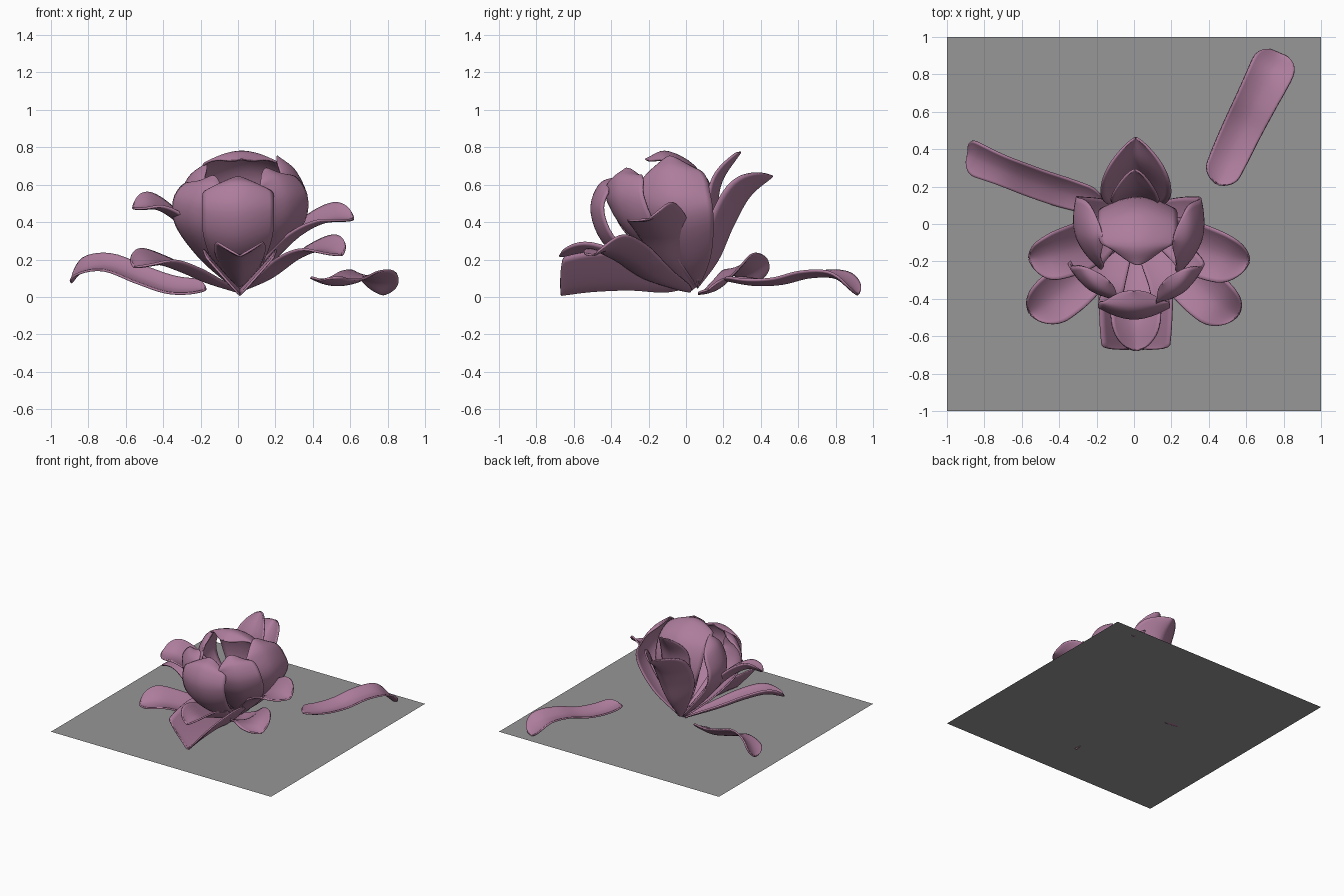
import bpy, math
from mathutils import Vector


def material(name, rgb):
    m = bpy.data.materials.new(name)
    m.diffuse_color = (*rgb, 1)
    return m


PINK = material("dusty pink", (0.42, 0.205, 0.335))
GREY = material("ground grey", (0.31, 0.31, 0.31))


def spline(vals, t):
    """Catmull-Rom through evenly spaced values, t in 0..1."""
    n = len(vals) - 1
    i = min(int(t * n), n - 1)
    f = t * n - i
    b, c = vals[i], vals[i + 1]
    a = vals[i - 1] if i > 0 else b * 2 - c
    d = vals[i + 2] if i + 2 <= n else c * 2 - b
    return (b * 2 + (c - a) * f + (a * 2 - b * 5 + c * 4 - d) * f ** 2
            + (b * 3 - a - c * 3 + d) * f ** 3) * 0.5


def petal(name, path, widths, cup=0.35, power=1.8, tip=0.25, root=0.05, tilt=0.0):
    """Cupped blade swept along a path; cup = edge lift / half width."""
    pts = [Vector(p) for p in path]
    out = pts[2] - pts[0]
    out.z = 0
    hint = out.normalized().cross(Vector((0, 0, 1))) + Vector((0, 0, tilt))
    rows, cols = 36, 16
    verts, faces = [], []
    for r in range(rows + 1):
        t = 0.5 - 0.5 * math.cos(math.pi * r / rows)     # dense at both ends
        p = spline(pts, t)
        tan = (spline(pts, min(t + .01, 1)) - spline(pts, max(t - .01, 0))).normalized()
        side = (hint - tan * hint.dot(tan)).normalized()
        lift = side.cross(tan)
        w = max(spline(widths, t), 0.01)
        if t > 1 - tip:                                  # rounded tip
            w *= math.sqrt(max(0.0004, 1 - ((t - 1 + tip) / tip) ** 2))
        if t < root:                                     # rounded root
            w *= math.sqrt(max(0.0004, 1 - (1 - t / root) ** 2))
        for c in range(cols + 1):
            u = 2 * c / cols - 1
            verts.append(p + side * (w * u) + lift * (w * cup * abs(u) ** power))
    k = cols + 1
    for r in range(rows):
        for c in range(cols):
            a = r * k + c
            faces.append((a, a + 1, a + k + 1, a + k))
    me = bpy.data.meshes.new(name)
    me.from_pydata(verts, [], faces)
    me.materials.append(PINK)
    ob = bpy.data.objects.new(name, me)
    bpy.context.collection.objects.link(ob)
    s = ob.modifiers.new("thickness", 'SOLIDIFY')
    s.thickness = 0.012
    s.offset = 0
    bpy.ops.object.select_all(action='DESELECT')
    ob.select_set(True)
    bpy.context.view_layer.objects.active = ob
    bpy.ops.object.shade_smooth_by_angle(angle=math.radians(50))
    return ob


# Ground sheet
bpy.ops.mesh.primitive_plane_add(size=2, location=(0, 0, 0.014))
ground = bpy.context.object
ground.name = "ground_sheet"
ground.data.materials.append(GREY)

# Closed bud, leaning forward
petal("bud_front_petal",
      [(0, .03, .05), (0, -.22, .13), (0, -.43, .28), (0, -.505, .46), (0, -.46, .6), (0, -.36, .64)],
      [.03, .12, .18, .19, .185, .16], cup=.33)
petal("bud_back_petal",
      [(.02, .06, .05), (.02, .125, .25), (.02, .135, .48), (.02, .06, .68), (.02, -.10, .775), (.02, -.215, .735)],
      [.03, .13, .2, .21, .2, .12], cup=.3, tip=.3)
petal("bud_right_petal",
      [(.01, .04, .05), (.19, 0, .2), (.33, -.05, .38), (.36, -.08, .52), (.3, -.09, .67), (.21, -.09, .75)],
      [.03, .13, .19, .2, .18, .1], cup=.35, tip=.3)
petal("bud_left_petal",
      [(-.01, .04, .05), (-.16, 0, .2), (-.28, -.05, .36), (-.305, -.07, .5), (-.25, -.07, .64), (-.17, -.07, .71)],
      [.03, .13, .19, .2, .18, .1], cup=.35, tip=.3)
petal("bud_front_right_petal",
      [(.01, .04, .05), (.13, -.13, .19), (.24, -.29, .36), (.26, -.36, .51), (.22, -.36, .63), (.15, -.32, .685)],
      [.03, .11, .16, .165, .15, .1], cup=.33, tip=.3)
petal("bud_front_left_petal",
      [(-.01, .04, .05), (-.12, -.13, .18), (-.21, -.29, .34), (-.23, -.35, .48), (-.19, -.35, .59), (-.13, -.31, .645)],
      [.03, .11, .16, .165, .15, .1], cup=.33, tip=.3)

# Upright petals behind the bud
petal("outer_back_petal",
      [(.01, .06, .05), (.01, .17, .2), (.01, .25, .38), (.01, .34, .54), (.01, .46, .645)],
      [.03, .12, .18, .175, .11], cup=.7, power=1.5, tip=.3)
petal("inner_back_petal",
      [(.005, .06, .05), (.005, .135, .25), (.005, .16, .45), (.005, .19, .62), (.005, .29, .775)],
      [.03, .08, .12, .125, .09], cup=.4, tip=.3)

# Open petals on the two sides
petal("right_upper_petal",
      [(.01, .03, .04), (.16, -.05, .17), (.33, -.12, .33), (.48, -.17, .41), (.615, -.2, .415)],
      [.03, .1, .14, .14, .115], cup=.35, tip=.28, tilt=-.4)
petal("left_upper_petal",
      [(-.01, .03, .04), (-.15, -.05, .2), (-.30, -.12, .38), (-.44, -.165, .475), (-.56, -.185, .475)],
      [.03, .1, .13, .13, .11], cup=.35, tip=.28, tilt=.35)
petal("right_lower_petal",
      [(.01, .02, .03), (.17, -.16, .1), (.31, -.30, .2), (.44, -.41, .25), (.555, -.49, .225)],
      [.03, .1, .13, .135, .12], cup=.33, tip=.28, tilt=-.3)
petal("left_lower_petal",
      [(-.01, .02, .03), (-.17, -.16, .08), (-.31, -.30, .14), (-.44, -.40, .18), (-.555, -.48, .16)],
      [.03, .1, .13, .135, .12], cup=.35, tip=.28, tilt=.25)

# Front petals: a cupped one above a keeled one
petal("front_upper_petal",
      [(.01, .02, .05), (.01, -.2, .1), (.01, -.38, .17), (.01, -.53, .22), (.01, -.675, .22)],
      [.03, .09, .13, .13, .11], cup=.55, power=1.5, tip=.28)
petal("front_lower_petal",
      [(.01, .06, .07), (.01, -.1, .03), (.01, -.3, .04), (.01, -.5, .032), (.01, -.665, .012)],
      [.03, .13, .19, .19, .175], cup=1.1, power=1.1, tip=.07)

# Fallen petals lying on the ground
petal("fallen_left_petal",
      [(-.175, .12, .04), (-.35, .17, .045), (-.52, .225, .1), (-.69, .29, .165), (-.82, .345, .15), (-.89, .38, .08)],
      [.075, .09, .09, .09, .1, .1], cup=.25, tip=.2, root=.1, tilt=.55)
petal("fallen_right_petal",
      [(.445, .215, .09), (.51, .36, .065), (.58, .51, .07), (.655, .66, .105), (.73, .81, .1), (.775, .915, .014)],
      [.09, .1, .105, .11, .118, .12], cup=.28, tip=.2, root=.1)
